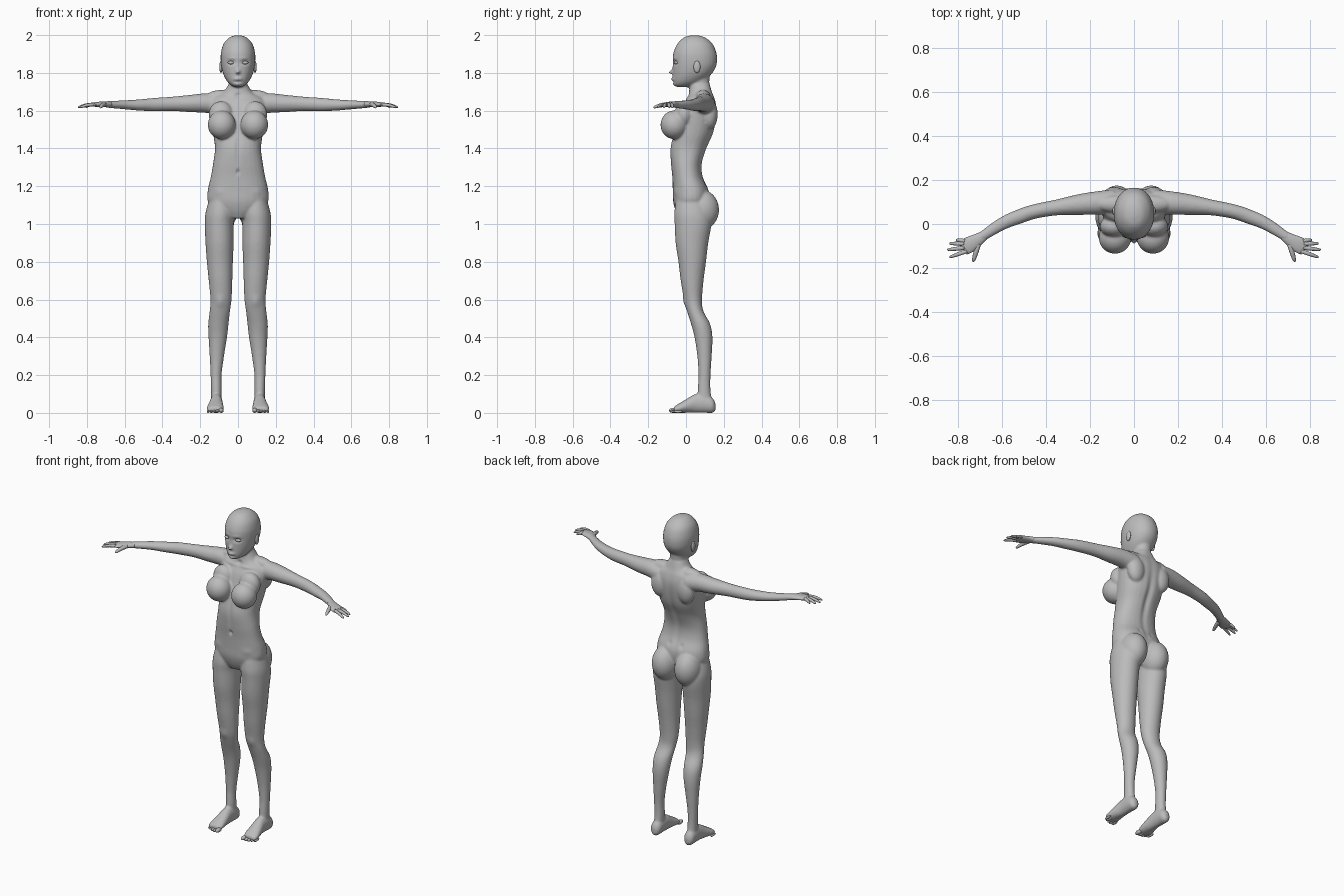
import bpy, bmesh, math
from mathutils import Vector

cube = bpy.data.objects.get("Cube")
if cube:
    bpy.data.objects.remove(cube)

clay = bpy.data.materials.new("clay grey")
clay.use_nodes = True
GREY = (0.5, 0.5, 0.5, 1)
clay.diffuse_color = GREY
clay.node_tree.nodes["Principled BSDF"].inputs["Base Color"].default_value = GREY


def finish(name, bm):
    bmesh.ops.recalc_face_normals(bm, faces=bm.faces)
    mesh = bpy.data.meshes.new(name)
    bm.to_mesh(mesh)
    bm.free()
    mesh.materials.append(clay)
    mesh.shade_smooth()
    ob = bpy.data.objects.new(name, mesh)
    bpy.context.collection.objects.link(ob)
    return ob


def dense(rows, steps=5):
    """Catmull-Rom interpolation of the key sections."""
    out = []
    for i in range(len(rows) - 1):
        a, b, c, d = (rows[min(max(i + k, 0), len(rows) - 1)] for k in (-1, 0, 1, 2))
        for s in range(steps):
            t = s / steps
            out.append([0.5 * (2 * q + (r - p) * t + (2 * p - 5 * q + 4 * r - w) * t * t
                               + (3 * q - p - 3 * r + w) * t ** 3)
                        for p, q, r, w in zip(a, b, c, d)])
    return out + [list(rows[-1])]


def loft(name, sections, sides=28, power=1.0):
    """Skin closed sections given as (centre, half axis u, half axis v)."""
    bm = bmesh.new()
    rings = []
    for c, u, v in sections:
        ring = []
        for k in range(sides):
            a = math.tau * k / sides
            cu, sv = math.cos(a), math.sin(a)
            ring.append(bm.verts.new(c + u * math.copysign(abs(cu) ** power, cu)
                                     + v * math.copysign(abs(sv) ** power, sv)))
        rings.append(ring)
    for r, s in zip(rings, rings[1:]):
        for k in range(sides):
            bm.faces.new((r[k], r[k - 1], s[k - 1], s[k]))
    bm.faces.new(rings[0])
    bm.faces.new(rings[-1])
    return finish(name, bm)


def column(name, rows, power=1.0):
    """Upright form, rows are z, left x, right x, front y, back y."""
    return loft(name, [(Vector(((l + r) / 2, (f + b) / 2, z)), Vector(((r - l) / 2, 0, 0)),
                        Vector((0, (b - f) / 2, 0))) for z, l, r, f, b in dense(rows)], power=power)


def limb(name, rows, sides=20, steps=5):
    """Sideways form, rows are x, y, z, half width, half height."""
    pts = dense(rows, steps)
    secs = []
    for i, p in enumerate(pts):
        t = Vector(pts[min(i + 1, len(pts) - 1)][:3]) - Vector(pts[max(i - 1, 0)][:3])
        side = Vector((-t.y, t.x, 0)).normalized()
        secs.append((Vector(p[:3]), side * p[3], Vector((0, 0, p[4]))))
    return loft(name, secs, sides)


def ball(name, centre, radii):
    bm = bmesh.new()
    bmesh.ops.create_uvsphere(bm, u_segments=28, v_segments=18, radius=1)
    for v in bm.verts:
        v.co = Vector(c + r * q for c, r, q in zip(centre, radii, v.co))
    return finish(name, bm)


def flip(s, rows):
    return [(s * r[0],) + tuple(r[1:]) for r in rows]


# Trunk, neck and head
sym = lambda rows: [(z, -w, w, f, b) for z, w, f, b in rows]
parts = [
    column("torso", sym([
        (1.03, .05, -.035, .06), (1.07, .12, -.055, .1), (1.12, .16, -.068, .12),
        (1.18, .16, -.07, .12), (1.25, .144, -.073, .09), (1.32, .132, -.08, .085),
        (1.4, .122, -.083, .11), (1.48, .132, -.065, .145), (1.56, .143, -.04, .16),
        (1.62, .148, -.02, .162), (1.665, .135, .005, .152), (1.695, .08, .015, .14),
        (1.74, .05, .02, .126)]), power=.88),
    column("neck", sym([(1.66, .06, .02, .13), (1.73, .048, .02, .123), (1.82, .05, .01, .13)])),
    column("head", sym([
        (1.999, .012, .03, .06), (1.988, .045, -.01, .1), (1.955, .076, -.045, .14),
        (1.91, .09, -.066, .16), (1.87, .092, -.07, .165), (1.83, .088, -.07, .158),
        (1.79, .077, -.07, .132), (1.755, .058, -.07, .09), (1.735, .038, -.064, .05),
        (1.724, .015, -.045, .01)]), power=.95),
    ball("nose_tip", (0, -.079, 1.803), (.012, .012, .009)),
    limb("nose_bridge", [(0, -.062, 1.855, .007, .012), (0, -.07, 1.825, .008, .012),
                         (0, -.077, 1.805, .01, .008)]),
    ball("lips", (0, -.069, 1.768), (.022, .011, .008)),
]

# Paired masses that blend into the trunk
for s in (1, -1):
    parts += [
        ball("bust", (s * .086, -.062, 1.525), (.074, .073, .076)),
        ball("chest_slope", (s * .09, -.01, 1.58), (.065, .05, .07)),
        ball("buttock", (s * .078, .085, 1.075), (.077, .09, .105)),
        ball("shoulder_blade", (s * .09, .125, 1.58), (.055, .043, .08)),
        ball("trapezius", (s * .08, .09, 1.675), (.09, .04, .035)),
        limb("arm", flip(s, [
            (.09, .1, 1.63, .058, .055), (.17, .095, 1.64, .053, .052), (.25, .088, 1.638, .047, .046),
            (.35, .075, 1.636, .036, .038), (.45, .057, 1.632, .033, .035), (.52, .034, 1.63, .033, .03),
            (.6, 0, 1.631, .029, .024), (.7, -.064, 1.633, .022, .017)])),
    ]
    leg = [
        (1.14, .03, .15, -.05, .1), (1.06, .018, .172, -.062, .13), (1.0, .022, .176, -.06, .135),
        (.9, .023, .172, -.055, .118), (.8, .027, .165, -.04, .106), (.7, .03, .155, -.028, .093),
        (.6, .034, .146, -.01, .085), (.54, .042, .15, .005, .092), (.47, .05, .158, .027, .128),
        (.4, .058, .156, .045, .14), (.3, .074, .15, .06, .136), (.2, .087, .145, .066, .13),
        (.12, .087, .143, .062, .13), (.04, .088, .142, .06, .14)]
    parts.append(column("leg", [(z, *sorted((s * a, s * b)), f, k) for z, a, b, f, k in leg]))
    parts.append(limb("foot", flip(s, [
        (.115, .156, .032, .012, .02), (.115, .14, .04, .03, .04), (.115, .1, .05, .033, .05),
        (.115, .05, .05, .034, .05), (.118, 0, .036, .041, .036), (.121, -.04, .024, .045, .024),
        (.121, -.065, .017, .038, .015)])))

# Weld everything into one skin
bpy.ops.object.select_all(action="DESELECT")
for ob in parts:
    ob.select_set(True)
body = parts[0]
bpy.context.view_layer.objects.active = body
bpy.ops.object.join()
body.name = "body"
remesh = body.modifiers.new("weld", "REMESH")
remesh.mode = "VOXEL"
remesh.voxel_size = 0.006
remesh.use_smooth_shade = True
relax = body.modifiers.new("relax", "SMOOTH")
relax.factor, relax.iterations = 0.5, 7
for m in ("weld", "relax"):
    bpy.ops.object.modifier_apply(modifier=m)

# Sculpt soft hollows and ridges: centre, reach, push; mirrored across x
brushes = [
    ((.036, -.065, 1.855), (.022, .03, .012), (0, .011, 0)),     # eye socket
    ((.035, -.07, 1.878), (.025, .03, .007), (0, -.003, 0)),     # brow
    ((0, -.07, 1.752), (.03, .02, .006), (0, .005, 0)),          # below lips
    ((0, -.07, 1.738), (.018, .03, .01), (0, -.004, 0)),         # chin
    ((0, .13, 1.4), (.018, .06, .2), (0, -.012, 0)),             # spine groove
    ((0, -.08, 1.275), (.007, .03, .013), (0, .012, 0)),         # navel
    ((0, -.08, 1.4), (.012, .03, .08), (0, .006, 0)),            # midline
    ((.07, -.01, 1.665), (.06, .03, .008), (0, -.006, .002)),    # collarbone
    ((0, .01, 1.68), (.014, .03, .012), (0, .008, 0)),           # throat notch
    ((.04, .1, 1.21), (.012, .03, .015), (0, -.005, 0)),         # lower back dimple
    ((.095, -.005, .59), (.025, .03, .03), (0, -.006, 0)),       # kneecap
    ((.11, -.07, 1.17), (.03, .03, .02), (0, -.005, 0)),         # hip bone
]
for v in body.data.vertices:
    p = Vector((abs(v.co.x), v.co.y, v.co.z))
    for c, reach, push in brushes:
        d = sum(((a - b) / r) ** 2 for a, b, r in zip(p, c, reach))
        if d < 6:
            v.co += Vector(push) * math.exp(-d)
body.data.materials.clear()
body.data.materials.append(clay)
body.data.shade_smooth()

# Ears, eyelids, hands and toes
for s, tag in ((1, "left"), (-1, "right")):
    ball(tag + "_ear", (s * .09, .058, 1.832), (.009, .018, .032))
    ball(tag + "_eye", (s * .036, -.051, 1.854), (.019, .012, .009))
    limb(tag + "_palm", flip(s, [
        (.68, -.052, 1.633, .022, .016), (.71, -.072, 1.634, .029, .015),
        (.745, -.093, 1.633, .036, .013), (.775, -.11, 1.631, .033, .009)]))
    fingers = {"little": ((.768, -.077), (.808, -.072)), "ring": ((.772, -.09), (.838, -.088)),
               "middle": ((.768, -.108), (.848, -.117)), "index": ((.758, -.123), (.838, -.151)),
               "thumb": ((.705, -.088), (.73, -.172))}
    for finger, ((x0, y0), (x1, y1)) in fingers.items():
        r = .012 if finger == "thumb" else .0095
        limb(tag + "_" + finger + "_finger", flip(s, [
            (x0 + (x1 - x0) * t, y0 + (y1 - y0) * t, 1.633 - .016 * t * t, r * k, r * k)
            for t, k in ((0, 1), (.45, .95), (.8, .75), (.95, .5), (1, .15))]), 12, 3)
    for i in range(5):
        r = .013 if i == 0 else .0095 - .0006 * i
        ball(f"{tag}_toe_{i + 1}", (s * (.089 + .0165 * i + .003 * (i > 0)), -.066 + .0015 * i * i, r),
             (r, .025, r))
